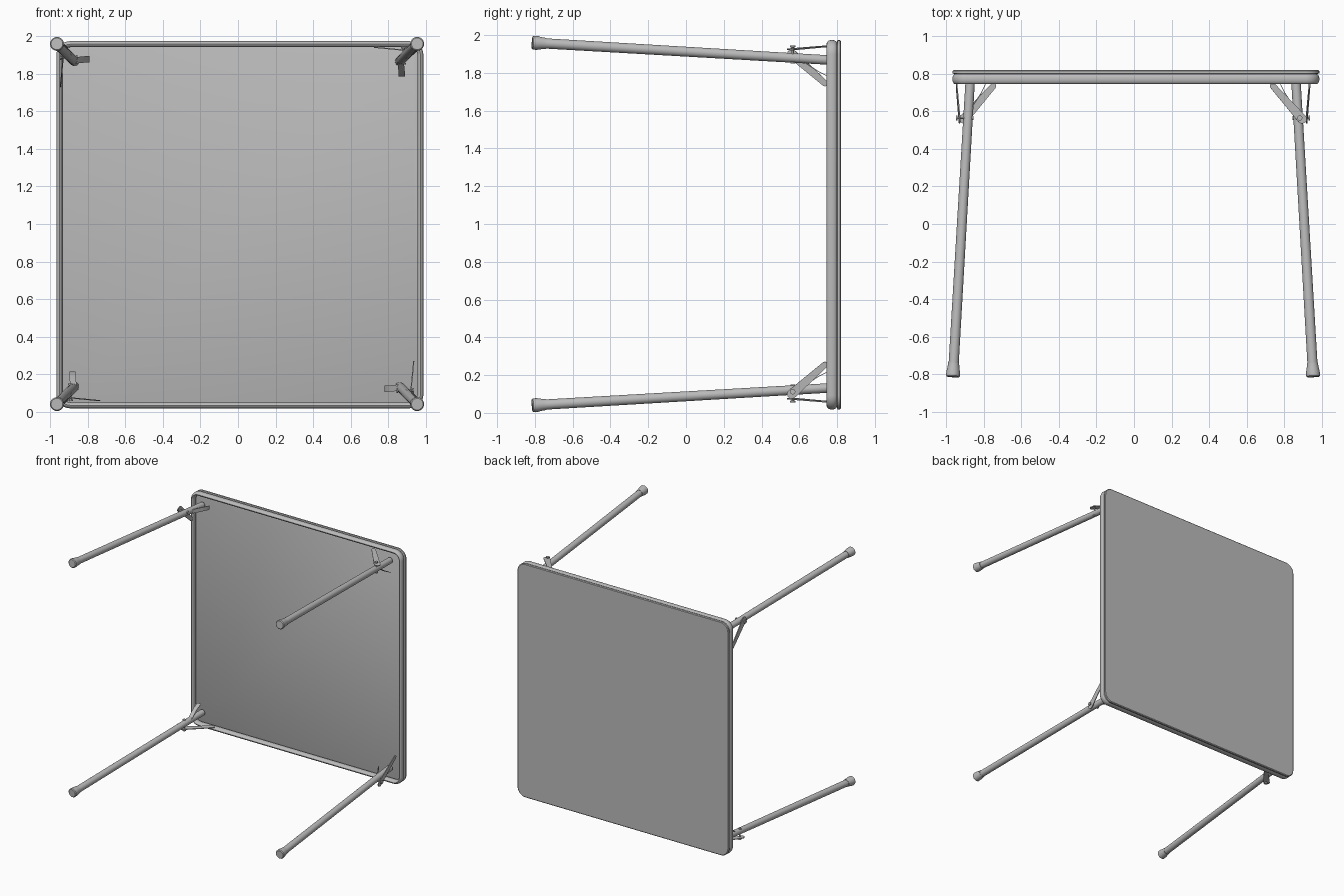
import bpy, bmesh
from math import cos, sin, pi
from mathutils import Matrix, Vector

cube = bpy.data.objects.get("Cube")
if cube:
    bpy.data.objects.remove(cube, do_unlink=True)

grey = bpy.data.materials.new("light_grey")
grey.use_nodes = True
grey.diffuse_color = (0.5, 0.5, 0.5, 1)
grey.node_tree.nodes["Principled BSDF"].inputs["Base Color"].default_value = (0.5, 0.5, 0.5, 1)


def finish(name, bm, matrix=Matrix()):
    bmesh.ops.recalc_face_normals(bm, faces=bm.faces)
    mesh = bpy.data.meshes.new(name)
    bm.to_mesh(mesh)
    bm.free()
    mesh.materials.append(grey)
    obj = bpy.data.objects.new(name, mesh)
    obj.matrix_world = matrix
    bpy.context.collection.objects.link(obj)
    bpy.ops.object.select_all(action='DESELECT')
    obj.select_set(True)
    bpy.context.view_layer.objects.active = obj
    bpy.ops.object.shade_smooth_by_angle()
    return obj


def skin(bm, rings, closed=False):
    """Bridge rings of points; cap both ends unless closed."""
    loops = [[bm.verts.new(p) for p in ring] for ring in rings]
    pairs = list(zip(loops, loops[1:]))
    if closed:
        pairs.append((loops[-1], loops[0]))
    else:
        bm.faces.new(loops[0])
        bm.faces.new(loops[-1])
    for a, b in pairs:
        for i in range(len(a)):
            j = (i + 1) % len(a)
            bm.faces.new((a[i], a[j], b[j], b[i]))


def rounded_square(inset, y, half=0.978, radius=0.075, steps=8):
    """Square ring with rounded corners, facing along y."""
    r, c = radius - inset, half - radius
    points = []
    for k in range(4):
        sx, sz = ((1, 1), (-1, 1), (-1, -1), (1, -1))[k]
        for i in range(steps + 1):
            a = (k + i / steps) * pi / 2
            points.append((sx * c + r * cos(a), y, sz * c + r * sin(a)))
    return points


def lathe(bm, start, direction, profile, sides=24):
    """Turned shape along an axis, profile = (distance, radius)."""
    side = direction.orthogonal().normalized()
    up = direction.cross(side)
    skin(bm, [[start + direction * d + (side * cos(2 * pi * i / sides)
               + up * sin(2 * pi * i / sides)) * r for i in range(sides)]
              for d, r in profile])


def link(bm, a, b, normal, r_a, r_b, thick, steps=8):
    """Flat bar with round ends from a to b."""
    along = (b - a).normalized()
    across = normal.cross(along).normalized()
    outline = []
    for centre, r, turn in ((a, r_a, pi / 2), (b, r_b, -pi / 2)):
        for i in range(steps + 1):
            t = turn + pi * i / steps
            outline.append(centre + along * (r * cos(t)) + across * (r * sin(t)))
    off = normal.normalized() * thick / 2
    skin(bm, [[p - off for p in outline], [p + off for p in outline]])


def strip(bm, path, width, thick):
    """Bent strap: points in the y-z plane, wide along x."""
    rings = []
    for x, y, z in path:
        rings.append([(x - width / 2, y - thick, z), (x + width / 2, y - thick, z),
                      (x + width / 2, y, z), (x - width / 2, y, z)])
    skin(bm, rings)


top_place = Matrix.Translation((0.01, 0, 0.996))

# Table top panel
bm = bmesh.new()
skin(bm, [rounded_square(i, y) for i, y in
          ((0.008, 0.8), (0.001, 0.803), (0.001, 0.815), (0.007, 0.82))])
finish("table_top", bm, top_place)

# Rounded rim tube below the panel
bm = bmesh.new()
rim = [(0.016 - 0.016 * cos(a), 0.772 + 0.027 * sin(a))
       for a in (2 * pi * i / 16 for i in range(16))]
skin(bm, [rounded_square(i, y) for i, y in rim], closed=True)
finish("rim_frame", bm, top_place)

# One leg corner, repeated by quarter turns about the middle of the top
foot = Vector((0.96, -0.815, 0.96))
head = Vector((0.867, 0.775, 0.867))
axis = (head - foot).normalized()
length = (head - foot).length
middle = Matrix.Translation((-0.005, 0, 1.0))

for k, corner in enumerate(("upper_left", "upper_right", "lower_right", "lower_left")):
    place = middle @ Matrix.Rotation(-k * pi / 2, 4, 'Y')

    bm = bmesh.new()
    lathe(bm, foot, axis, ((0.03, 0.027), (length, 0.025)))
    finish(corner + "_leg", bm, place)

    # Flared rubber foot
    bm = bmesh.new()
    lathe(bm, foot, axis, ((0, 0.031), (0.006, 0.037), (0.03, 0.036),
                           (0.055, 0.031), (0.075, 0.0295)))
    finish(corner + "_foot_cap", bm, place)

    # Side brace beside the leg, running to the rim
    low, high = Vector((0.9, 0.56, 0.925)), Vector((0.745, 0.735, 0.94))
    bm = bmesh.new()
    link(bm, low, high, Vector((0.09, 0, 1)), 0.025, 0.016, 0.006)
    finish(corner + "_side_brace", bm, place)

    # Bent strap brace on the other side
    bm = bmesh.new()
    strip(bm, ((0.875, 0.59, 0.885), (0.872, 0.625, 0.86),
               (0.877, 0.7, 0.81), (0.877, 0.75, 0.785)), 0.034, 0.008)
    finish(corner + "_strap_brace", bm, place)

    # Pivot pin through the leg
    bm = bmesh.new()
    lathe(bm, Vector((0.888, 0.565, 0.85)), Vector((0, 0, 1)),
          ((0, 0.012), (0.008, 0.012), (0.009, 0.006), (0.085, 0.006),
           (0.086, 0.014), (0.094, 0.014)), 12)
    finish(corner + "_pivot_pin", bm, place)
